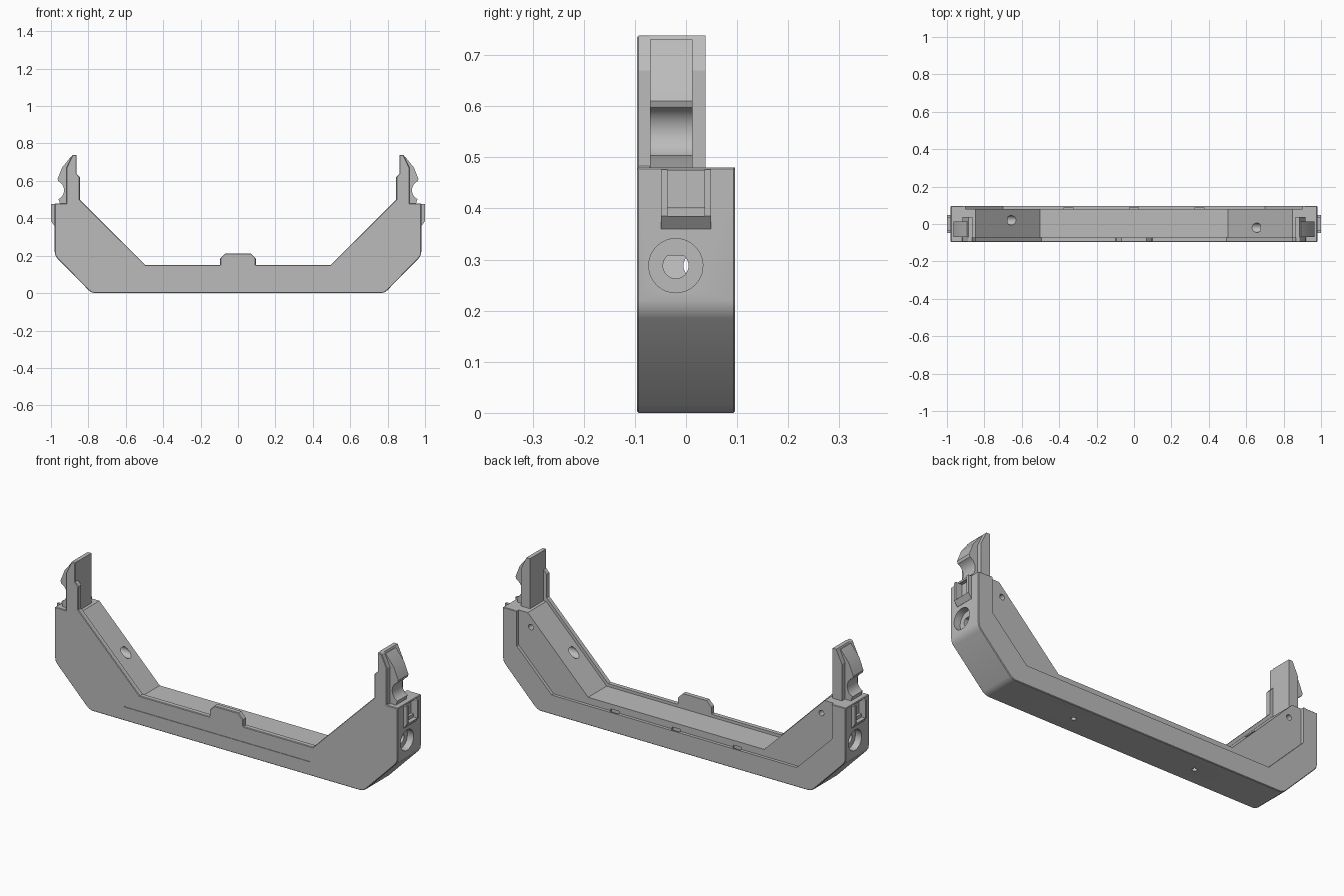
import bpy, bmesh, math

cube = bpy.data.objects.get("Cube")
if cube:
    bpy.data.objects.remove(cube, do_unlink=True)

GREY = (0.5, 0.5, 0.5, 1)
mat = bpy.data.materials.new("plain_grey")
mat.use_nodes = True
mat.diffuse_color = GREY
mat.node_tree.nodes["Principled BSDF"].inputs["Base Color"].default_value = GREY


def prism(name, pts, start, end, axis="Y"):
    """Extrude a 2D outline between two positions along an axis."""
    place = {"X": lambda u, v, t: (t, u, v),
             "Y": lambda u, v, t: (u, t, v),
             "Z": lambda u, v, t: (u, v, t)}[axis]
    bm = bmesh.new()
    rings = [[bm.verts.new(place(u, v, t)) for u, v in pts] for t in (start, end)]
    bm.faces.new(rings[0])
    bm.faces.new(rings[1][::-1])
    n = len(pts)
    for i in range(n):
        j = (i + 1) % n
        bm.faces.new((rings[0][i], rings[0][j], rings[1][j], rings[1][i]))
    bmesh.ops.recalc_face_normals(bm, faces=bm.faces)
    mesh = bpy.data.meshes.new(name)
    bm.to_mesh(mesh)
    bm.free()
    mesh.materials.append(mat)
    ob = bpy.data.objects.new(name, mesh)
    bpy.context.collection.objects.link(ob)
    return ob


def rect(u0, u1, v0, v1):
    return [(u0, v0), (u1, v0), (u1, v1), (u0, v1)]


def disc(u, v, r, cap=1.0, n=32):
    """Circle outline with an optional flat top at a fraction of the radius."""
    a0 = math.pi / 2 - math.acos(min(cap, 1.0))
    a1 = math.pi - a0
    sweep = 2 * math.pi - (a1 - a0)
    count = n if cap >= 1 else n + 1
    return [(u + r * math.cos(a1 + sweep * i / n), v + r * math.sin(a1 + sweep * i / n))
            for i in range(count)]


def both(half):
    """Mirror half an outline across the middle."""
    return half + [(-x, z) for x, z in reversed(half)]


def apply(ob, mod):
    bpy.ops.object.select_all(action="DESELECT")
    bpy.context.view_layer.objects.active = ob
    ob.select_set(True)
    bpy.ops.object.modifier_apply(modifier=mod.name)


def cut(ob, cutter):
    cutter.hide_render = True
    mod = ob.modifiers.new("cut", "BOOLEAN")
    mod.operation = "DIFFERENCE"
    mod.solver = "EXACT"
    mod.object = cutter
    apply(ob, mod)
    bpy.data.objects.remove(cutter, do_unlink=True)


# Main body: full outline with upright lips and centre bump
outline = [(.765, 0), (.783, .004), (.797, .014), (.965, .185), (.976, .2), (.98, .22),
           (.98, .48), (.917, .48), (.917, .67), (.885, .738), (.864, .738),
           (.864, .64), (.846, .62), (.846, .5), (.495, .15),
           (.095, .15), (.095, .185), (.068, .213)]
body = prism("body", both(outline), -.096, .096)
bevel = body.modifiers.new("soft_edges", "BEVEL")
bevel.width = .003
bevel.segments = 1
bevel.limit_method = "ANGLE"
bevel.angle_limit = math.radians(60)
apply(body, bevel)

# Inner channel floor behind the front plate
cut(body, prism("channel", both([(.503, .135), (.848, .48), (1.2, .48), (1.2, 1)]), -.071, .3))
# Shallow recess in the back, leaving an outer rim
cut(body, prism("back_recess", both([(.7, .1), (.9, .3), (.9, 1)]), .08, .3))
# Latch notches in the back rim
for x in (-.35, 0, .35):
    cut(body, prism("notch", rect(x - .024, x + .024, .085, .11), .072, .089))
# Screw holes in the underside
for x in (-.35, .35):
    cut(body, prism("base_hole", disc(x, 0, .012), -.1, .05, "Z"))
# Long groove along the front
cut(body, prism("groove", rect(-.58, .48, .07, .075), -.2, -.093))

parts = [body]
for s, side in ((1, "left"), (-1, "right")):
    def mir(pts):
        return [(s * x, z) for x, z in pts]

    # Side bore with flat-topped counterbore, back screw hole, latch pocket
    y = -.02 * s
    cut(body, prism("bore", disc(y, .288, .025, .8), s * .5, s * 1.1, "X"))
    cut(body, prism("counterbore", disc(y, .288, .053, .98), s * .945, s * 1.1, "X"))
    cut(body, prism("back_hole", disc(s * .83, .41, .014), .04, .2))
    cut(body, prism("pocket", rect(-.036, .036, .385, .474), s * .964, s * 1.1, "X"))

    # Upright clip: slab plus hooked catch with a concave face
    slab = [(.864, .46), (.917, .46), (.917, .67), (.885, .738), (.864, .738)]
    parts.append(prism(side + "_clip_slab", mir(slab), -.0711, .038))
    arc = [(.976 + .046 * math.cos(a), .55 + .05 * math.sin(a))
           for a in (math.radians(250 - 14 * i) for i in range(11))]
    hook = [(.88, .46), (.947, .46), (.955, .49)] + arc + \
           [(.965, .61), (.94, .672), (.893, .73), (.88, .73)]
    parts.append(prism(side + "_clip_hook", mir(hook), -.0705, .013))

    # U-shaped catch on the outer side
    cheek = [(.97, .36), (.981, .36), (1, .385), (1, .476), (.97, .476)]
    for y0, y1 in ((-.049, -.036), (.036, .049)):
        parts.append(prism(side + "_catch_cheek", mir(cheek), y0, y1))
    sill = [(.97, .36), (.981, .36), (1, .385), (.97, .385)]
    parts.append(prism(side + "_catch_sill", mir(sill), -.036, .036))
    parts.append(prism(side + "_catch_step", rect(-.036, .036, .385, .402),
                       s * .96, s * .978, "X"))

# Smooth the curves, keep the edges sharp
bpy.ops.object.select_all(action="DESELECT")
for ob in parts:
    ob.select_set(True)
bpy.context.view_layer.objects.active = body
bpy.ops.object.shade_smooth_by_angle(angle=math.radians(25))
